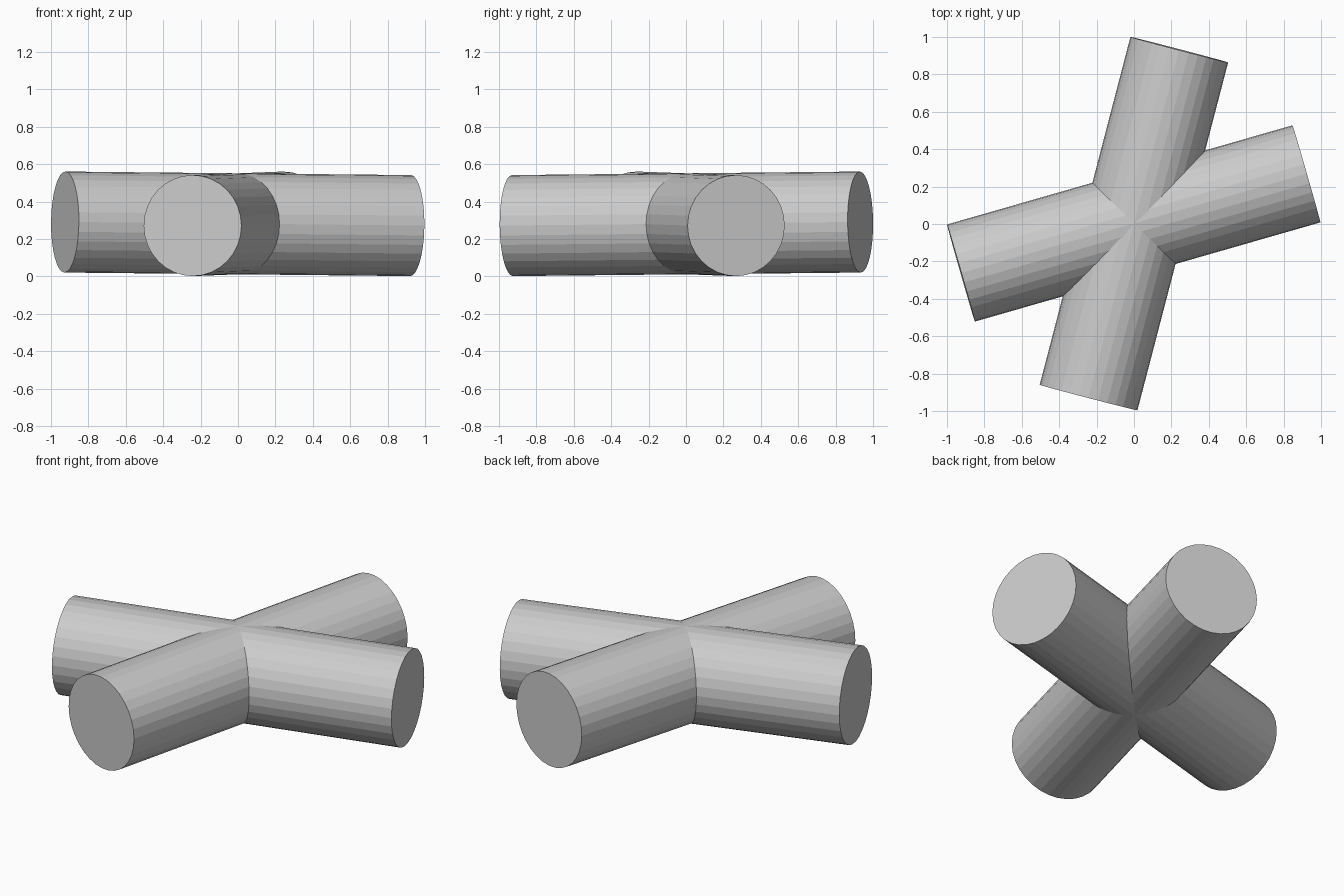
import bpy
from mathutils import Vector

if "Cube" in bpy.data.objects:
    bpy.data.objects.remove(bpy.data.objects["Cube"])

RADIUS = 0.27
SIDES = 32


def rod(name, start, end):
    """Flat-faceted cylinder running between two points."""
    a, b = Vector(start), Vector(end)
    axis = b - a
    bpy.ops.mesh.primitive_cylinder_add(
        vertices=SIDES, radius=RADIUS, depth=axis.length,
        location=(a + b) / 2,
        rotation=axis.to_track_quat('Z', 'Y').to_euler())
    obj = bpy.context.object
    obj.name = name
    return obj


# Two equal rods crossing at the centre, each tilted very slightly
rod("side_to_side_rod", (-0.925, -0.262, 0.291), (0.922, 0.268, 0.272))
rod("front_to_back_rod", (-0.243, -0.928, 0.272), (0.242, 0.932, 0.291))
